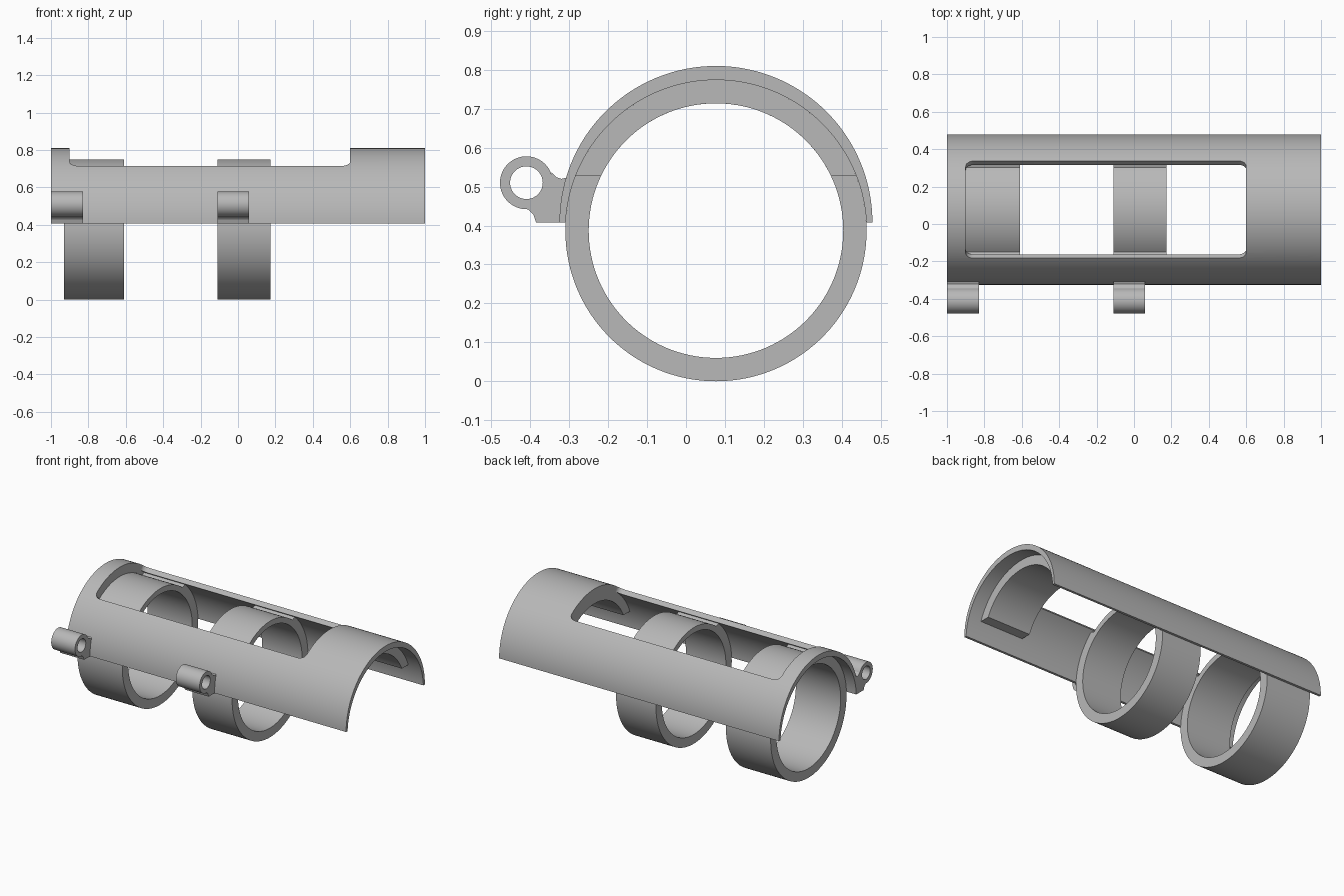
import bpy, bmesh
from math import sin, cos, tan, acos, radians, pi

CY = 0.077                  # tube axis
SHELL_Z, SHELL_R = 0.408, 0.402
RING_Z, RING_R, BORE_R = 0.387, 0.387, 0.327
LEDGE_Z = 0.527

cube = bpy.data.objects.get("Cube")
if cube:
    bpy.data.objects.remove(cube, do_unlink=True)

grey = bpy.data.materials.new("plain grey")
grey.use_nodes = True
grey.diffuse_color = (0.48, 0.48, 0.48, 1)
grey.node_tree.nodes["Principled BSDF"].inputs["Base Color"].default_value = grey.diffuse_color


def arc(z, r, a0, a1, n):
    """Points on a circle round the tube axis, angles measured from the top."""
    angles = [a0 + (a1 - a0) * i / n for i in range(n + 1)]
    return [(CY + r * sin(a), z + r * cos(a)) for a in angles]


def circle(y, z, r, n):
    return [(y + r * cos(2 * pi * i / n), z + r * sin(2 * pi * i / n)) for i in range(n)]


def finish(name, bm):
    bmesh.ops.recalc_face_normals(bm, faces=bm.faces)
    mesh = bpy.data.meshes.new(name)
    bm.to_mesh(mesh)
    bm.free()
    mesh.materials.append(grey)
    obj = bpy.data.objects.new(name, mesh)
    bpy.context.collection.objects.link(obj)
    return obj


def smooth(obj):
    bpy.ops.object.select_all(action='DESELECT')
    obj.select_set(True)
    bpy.context.view_layer.objects.active = obj
    bpy.ops.object.shade_smooth_by_angle(angle=radians(25))


def band(name, outer, inner, x0, x1, closed):
    """Sweep the strip between two matching curves along x."""
    bm = bmesh.new()
    rows = [[bm.verts.new((x, *p)) for p in curve]
            for curve, x in ((outer, x0), (outer, x1), (inner, x1), (inner, x0))]
    n = len(outer)
    for i in range(n if closed else n - 1):
        j = (i + 1) % n
        for k in range(4):
            a, b = rows[k], rows[(k + 1) % 4]
            bm.faces.new((a[i], a[j], b[j], b[i]))
    if not closed:
        for i in (0, n - 1):
            bm.faces.new([row[i] for row in rows])
    return finish(name, bm)


def loft(name, first, second):
    """Solid between two matching 3D outlines."""
    bm = bmesh.new()
    a, b = ([bm.verts.new(p) for p in loop] for loop in (first, second))
    bm.faces.new(a)
    bm.faces.new(b)
    for i in range(len(a)):
        j = (i + 1) % len(a)
        bm.faces.new((a[i], a[j], b[j], b[i]))
    return finish(name, bm)


# Half-tube shell, thicker along its crown
lip = acos((SHELL_Z - RING_Z) / RING_R)
shell = band("half_tube_shell", arc(SHELL_Z, SHELL_R, -pi / 2, pi / 2, 72),
             arc(RING_Z, RING_R, -lip, lip, 72), -1, 1, False)

# Window through the crown: rounded outline widening away from the axis
slope = tan(radians(40.3))
corner = 0.045


def window_outline(height):
    points = []
    for cx, cs, start in ((0.6, 1, 0), (-0.9, 1, 90), (-0.9, -1, 180), (0.6, -1, 270)):
        sx = 1 if cx > 0 else -1
        for i in range(7):
            a = radians(start + 15 * i)
            x = cx - sx * corner + corner * cos(a)
            t = cs * (slope - corner / 0.3) + corner / 0.3 * sin(a)
            points.append((x, CY + t * height, SHELL_Z + height))
    return points


cutter = loft("window_cutter", window_outline(0.18), window_outline(0.5))
cutter.hide_render = True
cut = shell.modifiers.new("window", 'BOOLEAN')
cut.object = cutter
cut.solver = 'EXACT'
bpy.context.view_layer.objects.active = shell
bpy.ops.object.modifier_apply(modifier=cut.name)
bpy.data.objects.remove(cutter, do_unlink=True)
smooth(shell)

# Inner lining that stiffens the solid end
half_out = acos((LEDGE_Z - RING_Z) / RING_R)
half_in = acos((LEDGE_Z - RING_Z) / BORE_R)
smooth(band("end_lining", arc(RING_Z, RING_R, -half_out, half_out, 56),
            arc(RING_Z, BORE_R, -half_in, half_in, 56), 0.6, 0.91, False))

# Clamp rings, thinned where they cross the window
edge = radians(40.8)
step = radians(38.5)
thin_r = 0.363
outer = (arc(RING_Z, thin_r, -step, step, 32)
         + arc(RING_Z, RING_R, edge, 2 * pi - edge, 96))
inner = (arc(RING_Z, BORE_R, -step, step, 32)
         + arc(RING_Z, BORE_R, edge, 2 * pi - edge, 96))
for name, x0, x1 in (("end_ring", -0.93, -0.61), ("middle_ring", -0.11, 0.175)):
    smooth(band(name, outer, inner, x0, x1, True))

# Filler between the end ring and the shell beside the window
smooth(band("end_ring_filler", arc(RING_Z, RING_R, -edge, edge, 32),
            arc(RING_Z, thin_r - 0.01, -edge, edge, 32), -0.93, -0.9, False))

# Hinge lugs on the front edge
arm = [(-0.428, 0.447), (-0.405, 0.441), (-0.392, 0.428), (-0.385, SHELL_Z),
       (-0.318, SHELL_Z), (-0.298, 0.530), (-0.308, 0.523), (-0.320, 0.520),
       (-0.332, 0.524), (-0.345, 0.536), (-0.355, 0.510), (-0.371, 0.471), (-0.410, 0.455)]
for name, x0, x1 in (("end_hinge", -1, -0.83), ("middle_hinge", -0.11, 0.06)):
    smooth(band(name + "_eye", circle(-0.41, 0.51, 0.068, 40),
                circle(-0.41, 0.51, 0.042, 40), x0, x1, True))
    smooth(loft(name + "_arm", [(x0, *p) for p in arm], [(x1, *p) for p in arm]))
